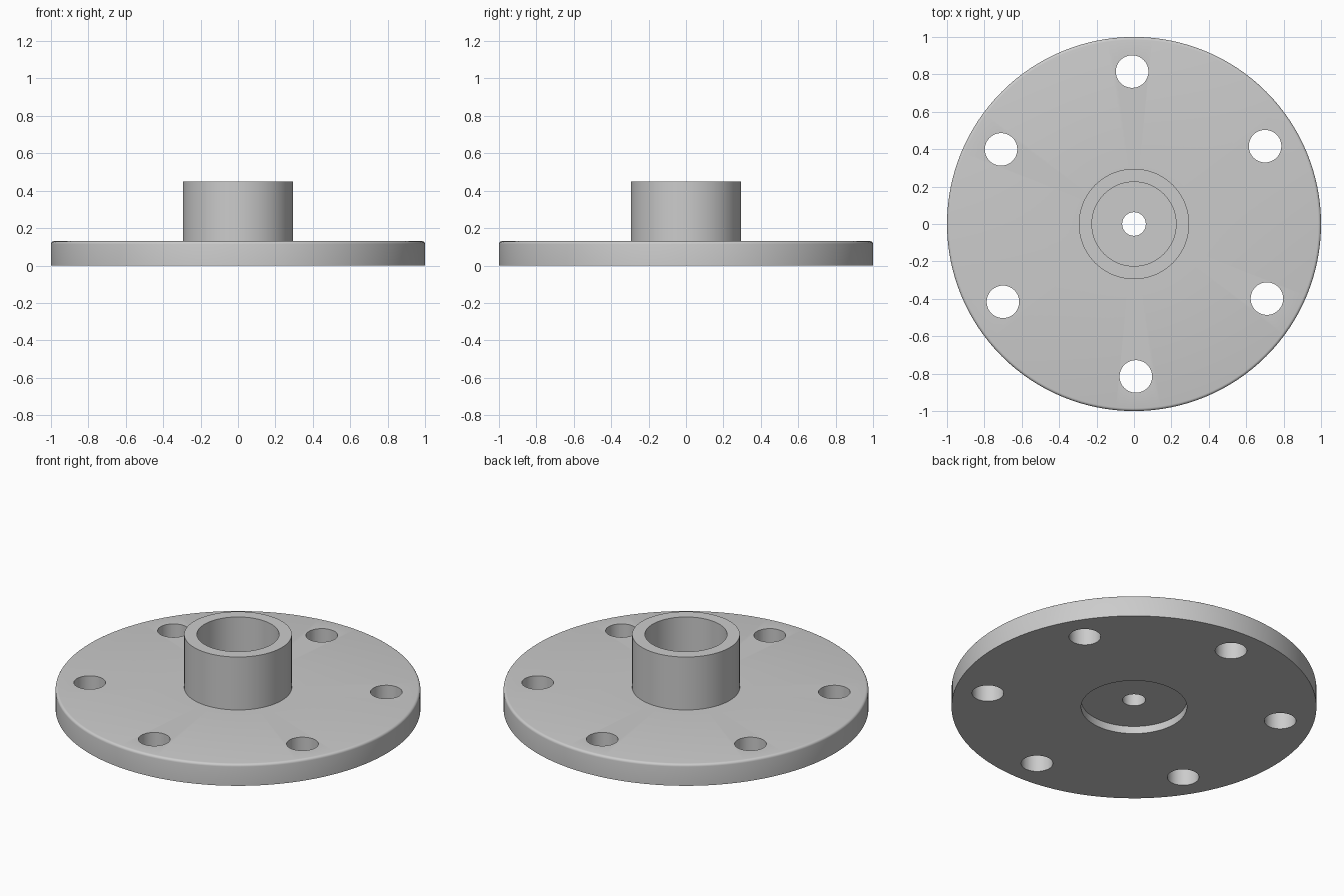
import bpy
import bmesh
from math import cos, sin, pi, radians

old = bpy.data.objects.get("Cube")
if old:
    bpy.data.objects.remove(old, do_unlink=True)

SEGMENTS = 128
DISC_R, DISC_H, ROUND = 1.0, 0.13, 0.015
HUB_R, HUB_TOP = 0.295, 0.45
BORE_R, BORE_FLOOR = 0.225, 0.13
PILOT_R = 0.063
RECESS_R, RECESS_H = 0.29, 0.045
BOLT_R, BOLT_CIRCLE, BOLT_COUNT = 0.087, 0.815, 6
BOLT_TURN = radians(0.7)

steel = bpy.data.materials.new("steel grey")
steel.use_nodes = True
GREY = (0.6, 0.6, 0.6, 1)
steel.diffuse_color = GREY
steel.node_tree.nodes["Principled BSDF"].inputs["Base Color"].default_value = GREY


def new_object(name, bm):
    bmesh.ops.recalc_face_normals(bm, faces=bm.faces)
    mesh = bpy.data.meshes.new(name)
    bm.to_mesh(mesh)
    bm.free()
    obj = bpy.data.objects.new(name, mesh)
    bpy.context.collection.objects.link(obj)
    mesh.materials.append(steel)
    return obj


def lathe(name, profile):
    """Revolve a closed (radius, height) loop about the z axis."""
    bm = bmesh.new()
    rings = []
    for i in range(SEGMENTS):
        a = 2 * pi * i / SEGMENTS
        rings.append([bm.verts.new((r * cos(a), r * sin(a), z)) for r, z in profile])
    n = len(profile)
    for i, ring in enumerate(rings):
        after = rings[(i + 1) % SEGMENTS]
        for j in range(n):
            k = (j + 1) % n
            bm.faces.new((ring[j], after[j], after[k], ring[k]))
    return new_object(name, bm)


# Flange disc with rounded upper rim, hollow hub and shallow underside recess
rim = [(DISC_R - ROUND + ROUND * cos(t * pi / 8),
        DISC_H - ROUND + ROUND * sin(t * pi / 8)) for t in range(5)]
profile = [(PILOT_R, RECESS_H), (RECESS_R, RECESS_H), (RECESS_R, 0), (DISC_R, 0)]
profile += rim
profile += [(HUB_R, DISC_H), (HUB_R, HUB_TOP), (BORE_R, HUB_TOP),
            (BORE_R, BORE_FLOOR), (PILOT_R, BORE_FLOOR)]
flange = lathe("flange_with_hub", profile)

# Ring of bolt hole cutters
bm = bmesh.new()
for i in range(BOLT_COUNT):
    a = pi / 2 + BOLT_TURN + 2 * pi * i / BOLT_COUNT
    made = bmesh.ops.create_cone(bm, cap_ends=True, segments=48, radius1=BOLT_R,
                                 radius2=BOLT_R, depth=4 * DISC_H)
    bmesh.ops.translate(bm, verts=made["verts"],
                        vec=(BOLT_CIRCLE * cos(a), BOLT_CIRCLE * sin(a), DISC_H / 2))
cutter = new_object("bolt_hole_cutter", bm)

# Cut the holes, then drop the cutter
bpy.context.view_layer.objects.active = flange
flange.select_set(True)
holes = flange.modifiers.new("bolt_holes", "BOOLEAN")
holes.operation = "DIFFERENCE"
holes.solver = "EXACT"
holes.object = cutter
bpy.ops.object.modifier_apply(modifier=holes.name)
bpy.data.objects.remove(cutter, do_unlink=True)

# Smooth round walls, crisp edges
bpy.ops.object.select_all(action="DESELECT")
flange.select_set(True)
bpy.context.view_layer.objects.active = flange
bpy.ops.object.shade_smooth_by_angle(angle=radians(30))
